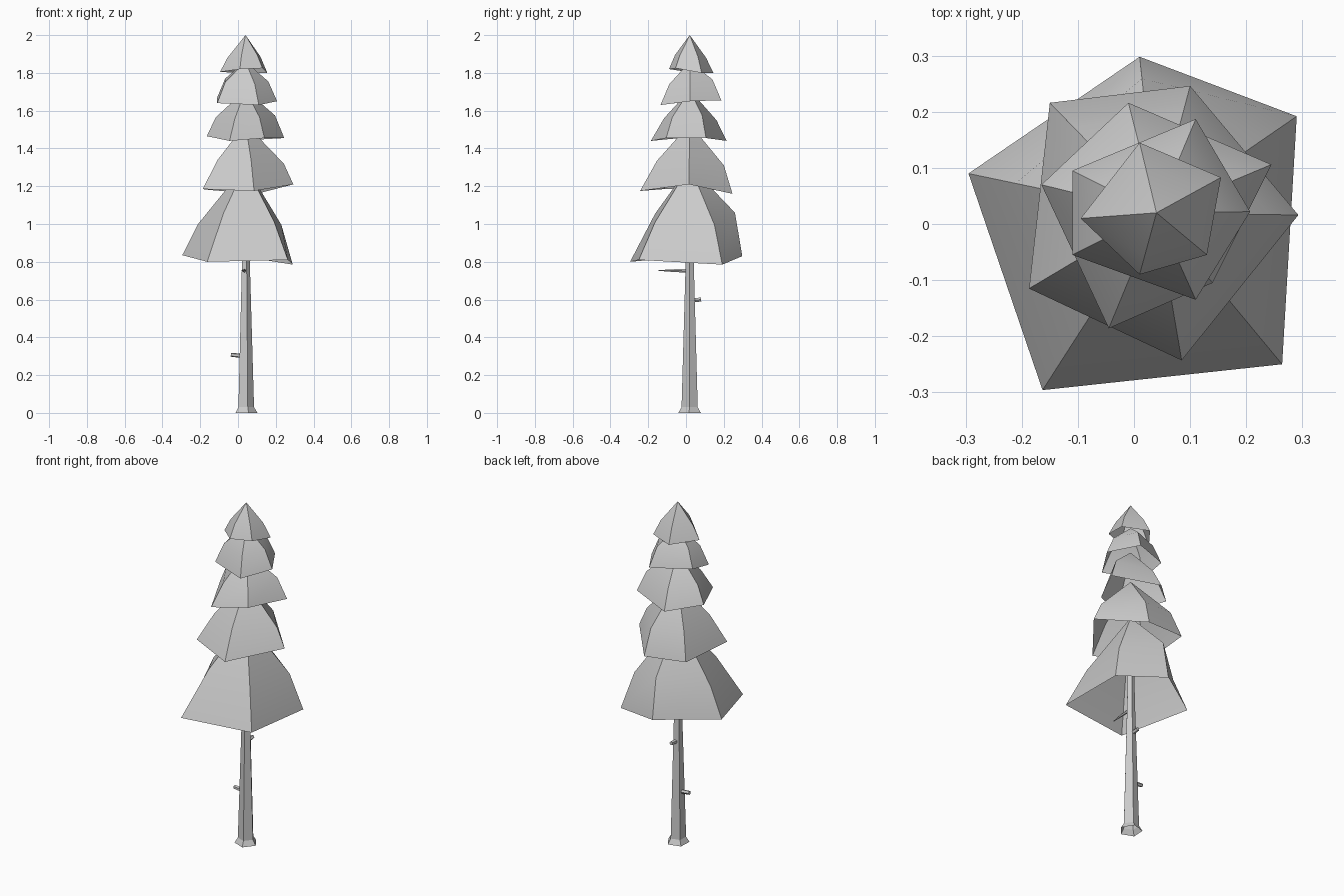
import bpy, bmesh, math
from mathutils import Vector

if "Cube" in bpy.data.objects:
    bpy.data.objects.remove(bpy.data.objects["Cube"])

CX, CY = 0.04, 0.02  # trunk axis


def finish(name, bm):
    bmesh.ops.recalc_face_normals(bm, faces=bm.faces)
    me = bpy.data.meshes.new(name)
    bm.to_mesh(me)
    bm.free()
    ob = bpy.data.objects.new(name, me)
    bpy.context.collection.objects.link(ob)
    return ob


def bridge(bm, a, b):
    n = len(a)
    for i in range(n):
        bm.faces.new((a[i], a[(i + 1) % n], b[(i + 1) % n], b[i]))


def tier(name, rim, bulge, apex_z):
    """Open five-sided cone shell: uneven rim, bulge (ratio, lift) per corner."""
    bm = bmesh.new()
    low = [bm.verts.new(p) for p in rim]
    mid = [bm.verts.new((CX + (x - CX) * k, CY + (y - CY) * k, z + h))
           for (x, y, z), (k, h) in zip(rim, bulge)]
    apex = bm.verts.new((CX, CY, apex_z))
    bridge(bm, low, mid)
    for i in range(5):
        bm.faces.new((mid[i], mid[(i + 1) % 5], apex))
    # smooth down each side, sharp along the ridges
    for f in bm.faces:
        f.smooth = True
    for i in range(5):
        bm.edges.get((low[i], mid[i])).smooth = False
        bm.edges.get((mid[i], apex)).smooth = False
    finish(name, bm)


def rod(name, stations, sides, phase=0, caps=True):
    """Tapered prism through (point, radius) stations."""
    bm = bmesh.new()
    axis = (Vector(stations[-1][0]) - Vector(stations[0][0])).normalized()
    u = Vector((1, 0, 0)) if abs(axis.x) < 0.5 else Vector((0, 1, 0))
    v = axis.cross(u).normalized()
    u = v.cross(axis)
    rings = []
    for p, r in stations:
        rings.append([bm.verts.new(Vector(p) + r * (u * math.cos(a) + v * math.sin(a)))
                      for a in (phase + math.tau * i / sides for i in range(sides))])
    for a, b in zip(rings, rings[1:]):
        bridge(bm, a, b)
    if caps:
        bm.faces.new(rings[0][::-1])
        bm.faces.new(rings[-1])
    finish(name, bm)


# Foliage tiers, bottom to top
tier("foliage_1", [(0.01, 0.298, 0.83), (-0.295, 0.09, 0.835), (-0.163, -0.296, 0.80),
                   (0.264, -0.25, 0.81), (0.29, 0.192, 0.785)],
     [(0.86, 0.23), (0.75, 0.165), (0.58, 0.255), (0.68, 0.20), (0.76, 0.21)], 1.31)
tier("foliage_2", [(0.10, 0.246, 1.16), (-0.15, 0.216, 1.18), (-0.187, -0.115, 1.185),
                   (0.085, -0.243, 1.175), (0.293, 0.016, 1.21)],
     [(0.80, 0.15), (0.78, 0.15), (0.65, 0.155), (0.66, 0.16), (0.80, 0.11)], 1.53)
tier("foliage_3", [(-0.01, 0.216, 1.44), (-0.165, 0.07, 1.465), (-0.045, -0.186, 1.44),
                   (0.14, -0.105, 1.455), (0.245, 0.106, 1.455)],
     [(0.72, 0.11), (0.77, 0.10), (0.66, 0.12), (0.74, 0.11), (0.76, 0.12)], 1.71)
tier("foliage_4", [(0.11, 0.187, 1.655), (-0.11, 0.095, 1.67), (-0.11, -0.055, 1.64),
                   (0.11, -0.135, 1.63), (0.207, 0.022, 1.65)],
     [(0.72, 0.11), (0.72, 0.10), (0.72, 0.11), (0.70, 0.11), (0.72, 0.105)], 1.86)
tier("foliage_5", [(0.01, 0.145, 1.80), (-0.095, 0.01, 1.805), (0.01, -0.09, 1.82),
                   (0.13, -0.055, 1.825), (0.155, 0.083, 1.80)],
     [(0.69, 0.08), (0.71, 0.075), (0.71, 0.075), (0.69, 0.07), (0.69, 0.085)], 2.0)

# Trunk with flared foot, open underneath
rod("trunk", [((CX, CY, 0), 0.063), ((CX, CY, 0.03), 0.045),
              ((CX, CY, 0.75), 0.024), ((CX, CY, 1.2), 0.014)], 5, math.radians(-75), False)

# Broken branch stubs and one thin twig
rod("left_stub", [((0.04, 0.02, 0.30), 0.012), ((-0.038, 0.02, 0.308), 0.011)], 5)
rod("back_stub", [((0.04, 0.02, 0.595), 0.012), ((0.04, 0.08, 0.60), 0.011)], 5)
rod("front_twig", [((0.035, 0.02, 0.752), 0.010), ((0.03, -0.06, 0.753), 0.008),
                   ((0.02, -0.145, 0.754), 0.002)], 5)
